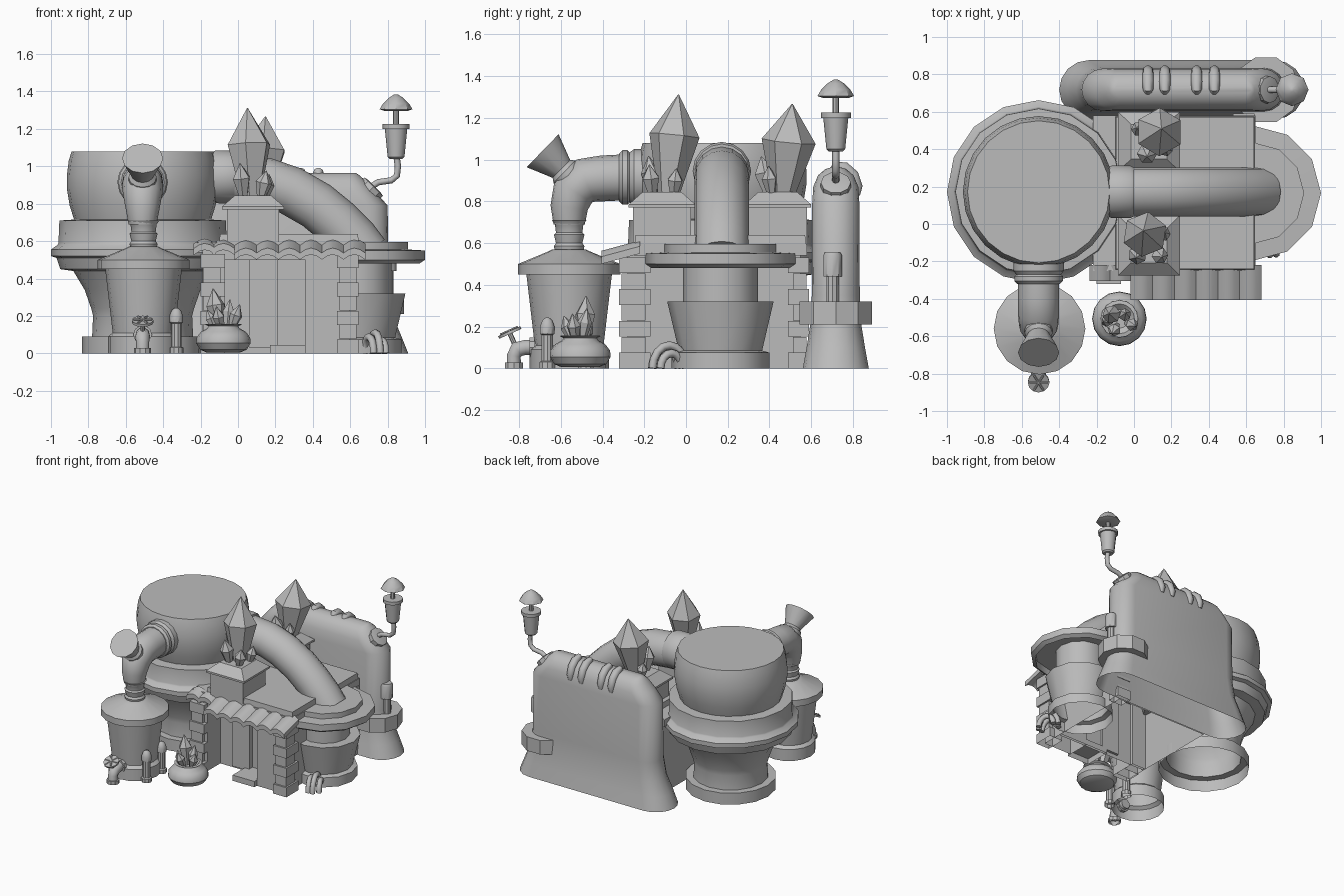
import bpy, bmesh, math
from mathutils import Vector

if "Cube" in bpy.data.objects:
    bpy.data.objects.remove(bpy.data.objects["Cube"])

grey = bpy.data.materials.new("plain grey")
grey.use_nodes = True
grey.diffuse_color = (0.5, 0.5, 0.5, 1)
grey.node_tree.nodes["Principled BSDF"].inputs["Base Color"].default_value = (0.5, 0.5, 0.5, 1)


def finish(name, bm, smooth=None):
    bmesh.ops.recalc_face_normals(bm, faces=bm.faces)
    mesh = bpy.data.meshes.new(name)
    bm.to_mesh(mesh)
    bm.free()
    mesh.materials.append(grey)
    ob = bpy.data.objects.new(name, mesh)
    bpy.context.collection.objects.link(ob)
    if smooth:
        bpy.ops.object.select_all(action='DESELECT')
        ob.select_set(True)
        bpy.context.view_layer.objects.active = ob
        bpy.ops.object.shade_smooth_by_angle(angle=math.radians(smooth))
    return ob


def loft(name, rings, smooth=None):
    """Skin a list of equal point loops; parts standing on the ground stay open below."""
    bm = bmesh.new()
    loops = [[bm.verts.new(p) for p in ring] for ring in rings]
    n = len(loops[0])
    for a, b in zip(loops, loops[1:]):
        for i in range(n):
            j = (i + 1) % n
            bm.faces.new((a[i], a[j], b[j], b[i]))
    if any(v.co.z > .001 for v in loops[0]):
        bm.faces.new(loops[0])
    bm.faces.new(loops[-1])
    return finish(name, bm, smooth)


def circle(n):
    return [(math.cos(math.tau * i / n), math.sin(math.tau * i / n)) for i in range(n)]


def lathe(name, loc, profile, n=16, axis=(0, 0, 1), smooth=35):
    """Profile is (radius, distance along the axis)."""
    turn = Vector(axis).to_track_quat('Z', 'Y')
    rings = [[Vector(loc) + turn @ Vector((max(r, .002) * c, max(r, .002) * s, z))
              for c, s in circle(n)] for r, z in profile]
    return loft(name, rings, smooth)


def tube(name, path, radii, side, n=12):
    """Sweep a circle along a flat path; side is the normal of the path's plane."""
    pts, side = [Vector(p) for p in path], Vector(side)
    if not isinstance(radii, (list, tuple)):
        radii = [radii] * len(pts)
    rings = []
    for i, p in enumerate(pts):
        t = (pts[min(i + 1, len(pts) - 1)] - pts[max(i - 1, 0)]).normalized()
        up = side.cross(t)
        rings.append([p + radii[i] * (c * side + s * up) for c, s in circle(n)])
    return loft(name, rings, 50)


def box(name, x, y, z, taper=1.0):
    cx, cy = sum(x) / 2, sum(y) / 2
    hx, hy = (x[1] - x[0]) / 2, (y[1] - y[0]) / 2
    corners = ((-1, -1), (1, -1), (1, 1), (-1, 1))
    return loft(name, [[(cx + a * hx * k, cy + b * hy * k, h) for a, b in corners]
                       for h, k in ((z[0], 1), (z[1], taper))])


def crystal(name, loc, r, h, lean=(0, 0)):
    axis = (lean[0], lean[1], 1)
    return lathe(name, loc, [(r * .4, 0), (r, h * .6), (0, h)], 6, axis, None)


# Large vat
VAT = (-.51, .172, 0)
lathe("vat_stand", VAT, [(.325, 0), (.325, .09), (.27, .09), (.265, .2), (.275, .24), (.31, .34),
                         (.37, .44), (.44, .45), (.45, .48), (.46, .51), (.49, .52), (.49, .555),
                         (.455, .58), (.45, .59), (.445, .71), (.37, .715)], 16)
lathe("vat_bowl", VAT, [(.365, .71), (.39, .79), (.405, .88), (.405, .95), (.395, 1.03), (.38, 1.08)], 24)

# Front tank with its neck, elbow and funnel
TANK = (-.505, -.56, 0)
lathe("tank", TANK, [(.19, 0), (.19, .09), (.165, .11), (.205, .45), (.245, .45), (.245, .5),
                     (.1, .56), (.08, .57)], 16)
lathe("tank_neck", TANK, [(.07, .56), (.075, .585), (.065, .6), (.075, .64), (.065, .65), (.07, .69), (.085, .71)], 14)
tube("tank_elbow", [(-.51, -.56, .69), (-.51, -.56, .77), (-.51, -.54, .85), (-.51, -.48, .9),
                    (-.51, -.4, .91), (-.51, -.3, .915), (-.51, -.17, .915)],
     [.075, .09, .105, .11, .11, .11, .11], (1, 0, 0), 16)
lathe("elbow_collar", (-.51, -.32, .915), [(.115, 0), (.13, .015), (.13, .04), (.12, .05), (.135, .07), (.135, .13)], 16, (0, 1, 0))
lathe("funnel", (-.51, -.54, .9), [(.075, 0), (.075, .06), (.06, .08), (.11, .205)], 12, (0, -1, .97))

# Big pipe from the vat to the round platform
tube("main_pipe", [(-.15, .172, .935), (0, .172, .93), (.15, .172, .915), (.28, .172, .87), (.42, .172, .79),
                   (.53, .172, .7), (.62, .172, .61), (.68, .172, .53)], .131, (0, 1, 0), 16)
lathe("pipe_collar", (-.14, .172, .945), [(.13, 0), (.14, .02), (.14, .12), (.13, .14)], 16, (1, 0, 0))

# Round platform, hollow below, and the bucket under it
PLAT = (.64, .165, 0)
lathe("round_platform", PLAT, [(.18, .3), (.18, .535), (.33, .535), (.33, .48), (.36, .5), (.36, .55),
                               (.27, .555), (.27, .595)], 12)
lathe("bucket", PLAT, [(.235, 0), (.235, .075), (.2, .085), (.255, .32), (.18, .32)], 12)

# House with a recessed front
box("house_body", (-.19, .6), (-.12, .55), (0, .56))
box("house_left_wing", (-.19, -.07), (-.28, -.1), (0, .56))
box("house_right_wing", (.36, .6), (-.28, -.1), (0, .56))
box("door_panel", (.06, .21), (-.16, -.1), (.03, .53))
box("door_lintel", (-.08, .4), (-.28, -.1), (.5, .56))
box("door_step", (.17, .36), (-.31, -.1), (0, .045))
box("roof_slab", (-.22, .65), (-.25, .58), (.54, .595))
box("roof_top", (-.1, .645), (-.245, .575), (.595, .638), .99)

# Corner stones, alternately wide and narrow
for k in range(7):
    g = .012 * (k % 2)
    z = (k * .076, k * .076 + .075)
    box("front_right_stone", (-.2 + g, -.07 - 2 * g), (-.32 + g, -.19 - g), z)
    box("front_left_stone", (.53 + g, .645 - g), (-.32 + g, -.17 - 2 * g), z)
    box("back_left_stone", (.53 + g, .645 - g), (.49 + 2 * g, .59 - g), z)

# Scalloped awning tiles; the two at the right end are shorter
for i in range(8):
    cx = -.178 + i * .1 + .016 * max(i - 2, 0) + .02 * (i > 1)
    front = (-.305, .56) if i < 2 else (-.405, .535)
    arcs = [(-.06, 0), (-.03, .02), (0, .028), (.03, .02), (.06, 0)]
    ring = arcs + [(dx, dz - .035) for dx, dz in reversed(arcs)]
    loft("awning_tile", [[(cx + dx, y, z + dz) for dx, dz in ring]
                         for y, z in (front, (-.22, .585))], 40)

# Pedestals on the roof
for y in (-.115, .44):
    box("pedestal", (-.06, .22), (y - .14, y + .14), (.59, .775))
    box("pedestal_cap", (-.085, .245), (y - .16, y + .16), (.77, .785))
    box("pedestal_slope", (-.085, .245), (y - .16, y + .16), (.785, .845), .58)

# Roof crystals
crystal("front_crystal", (.07, -.085, .82), .122, .495, (-.04, .1))
crystal("back_crystal", (.12, .465, .82), .13, .45, (.06, .1))
for x, y, r, h, lx, ly in ((.03, -.15, .05, .2, -.1, -.15), (.12, -.16, .045, .16, .2, -.1), (.14, -.06, .04, .14, .2, .1),
                           (.07, .4, .055, .2, 0, -.2), (.16, .41, .04, .15, .1, -.1), (.04, .5, .04, .14, -.2, .1)):
    crystal("small_crystal", (x, y, .82), r, h, (lx, ly))


# Tall back furnace: stacked rounded slabs
def slab_ring(x0, x1, half, z, n=8):
    arc = [math.pi * i / n - math.pi / 2 for i in range(n + 1)]
    return ([(x1 - half + half * math.cos(a), .718 + half * math.sin(a), z) for a in arc] +
            [(x0 + half - half * math.cos(a), .718 - half * math.sin(a), z) for a in arc])


loft("furnace_body", [slab_ring(*s) for s in
                      ((-.4, .91, .158, 0), (-.36, .87, .14, .1), (-.31, .825, .122, .21), (-.285, .805, .115, .35),
                       (-.28, .8, .113, .79), (-.21, .73, .108, .87), (-.16, .68, .085, .925),
                       (-.13, .645, .05, .955), (-.11, .63, .015, .965))], 40)
lathe("furnace_band", (.705, .718, 0), [(.15, .21), (.182, .21), (.182, .32), (.15, .32)], 10)
lathe("band_lantern", (.8, .703, 0), [(.032, .3), (.032, .44), (.047, .44), (.047, .54), (.04, .555)], 10)
for x in (.075, .165, .335, .43):
    tube("furnace_rib", [(x, .7, .94), (x, .72, .966), (x, .76, .96), (x, .8, .925), (x, .82, .87), (x, .815, .83)],
         [.02, .028, .03, .03, .028, .02], (1, 0, 0), 10)

# Chimney on the furnace shoulder
CHIM = (.845, .718, 0)
lathe("chimney_socket", (.655, .718, .82), [(.075, 0), (.072, .1), (.05, .105)], 10, (1, 0, 1))
tube("chimney_pipe", [(.68, .718, .87), (.75, .718, .915), (.82, .718, .925), (.85, .718, .95),
                      (.855, .718, 1.0), (.845, .718, 1.07)], .017, (0, 1, 0), 8)
lathe("chimney_pot", CHIM, [(.035, 1.04), (.045, 1.05), (.06, 1.2), (.072, 1.2), (.072, 1.225), (.05, 1.225)], 12)
lathe("chimney_core", CHIM, [(.016, 1.21), (.016, 1.31)], 8)
lathe("chimney_cap", CHIM, [(.06, 1.295), (.088, 1.305), (.07, 1.335), (.04, 1.365), (.01, 1.384)], 8)

# Crystal pot
POT = (-.078, -.507, 0)
lathe("pot", POT, [(.09, .005), (.125, .02), (.146, .055), (.143, .085), (.12, .115), (.085, .135),
                   (.08, .145), (.1, .155), (.08, .158), (.05, .13)], 16)
for x, y, r, h, lx, ly in ((-.1, -.49, .05, .23, -.15, .05), (-.06, -.5, .035, .17, .1, .15), (-.04, -.53, .035, .15, .35, -.1),
                           (-.09, -.54, .035, .14, -.2, -.35), (-.12, -.52, .03, .12, -.4, 0)):
    crystal("pot_crystal", (x, y, .12), r, h, (lx, ly))

# Valve with handwheel in front of the tank
tube("valve_pipe", [(-.51, -.825, 0), (-.51, -.825, .06), (-.51, -.81, .09), (-.51, -.77, .1), (-.51, -.7, .1)],
     [.035, .035, .04, .038, .038], (1, 0, 0), 10)
lathe("valve_foot", (-.51, -.825, 0), [(.046, 0), (.046, .028)], 10)
lathe("valve_flange", (-.51, -.75, .1), [(.05, 0), (.05, .025)], 10, (0, 1, 0))
tilt = Vector((0, -.4, .9))
lathe("valve_stem", (-.51, -.81, .09), [(.012, 0), (.012, .09)], 8, tilt)
lathe("valve_wheel", (-.51, -.842, .165), [(.045, 0), (.058, 0), (.058, .014), (.045, .014)], 12, tilt)
for a in (0, math.pi / 3, 2 * math.pi / 3):
    d = tilt.to_track_quat('Z', 'Y') @ Vector((math.cos(a), math.sin(a), 0)) * .05
    c = Vector((-.51, -.848, .18))
    tube("wheel_spoke", [c - d, c + d], .006, d.cross(tilt).normalized(), 6)

# Bollards
for y in (-.665, -.48):
    lathe("bollard", (-.33, y, 0), [(.038, 0), (.038, .03), (.028, .035), (.028, .16), (.036, .165),
                                    (.036, .2), (.025, .23), (.008, .243)], 10)

# Hooped pipes beside the bucket
for x, y, r in ((.7, -.1, .08), (.735, -.08, .1), (.765, -.07, .065)):
    tube("hoop_pipe", [(x + .025 * math.cos(a), y - r * .8 * math.cos(a), r * 1.1 * math.sin(a))
                       for a in (math.pi * k / 8 for k in range(9))],
         .02, Vector((.8 * r, .025, 0)).normalized(), 8)
